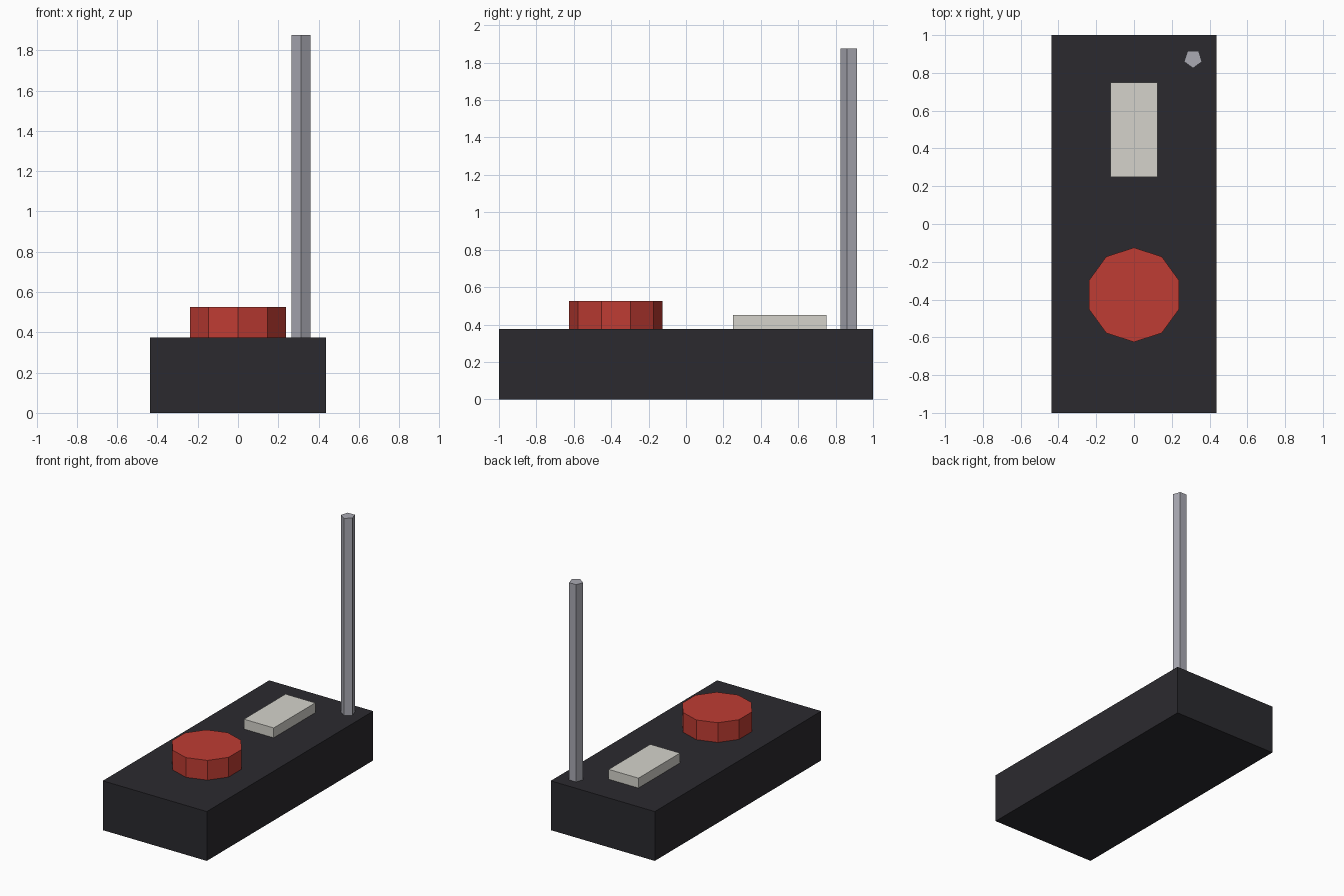
import bpy, bmesh
from math import sin, cos, pi

if "Cube" in bpy.data.objects:
    bpy.data.objects.remove(bpy.data.objects["Cube"])


def prism(name, outline, z0, z1, color):
    """Extrude a counter-clockwise outline from z0 to z1."""
    bm = bmesh.new()
    base = bm.faces.new([bm.verts.new((x, y, z0)) for x, y in outline])
    top = bmesh.ops.extrude_face_region(bm, geom=[base], use_keep_orig=True)["geom"]
    moved = [v for v in top if isinstance(v, bmesh.types.BMVert)]
    bmesh.ops.translate(bm, verts=moved, vec=(0, 0, z1 - z0))
    bmesh.ops.recalc_face_normals(bm, faces=bm.faces)
    mesh = bpy.data.meshes.new(name)
    bm.to_mesh(mesh)
    bm.free()
    mat = bpy.data.materials.new(name + "_color")
    mat.diffuse_color = (*color, 1)
    mat.use_nodes = True
    mat.node_tree.nodes["Principled BSDF"].inputs["Base Color"].default_value = mat.diffuse_color
    mesh.materials.append(mat)
    obj = bpy.data.objects.new(name, mesh)
    bpy.context.collection.objects.link(obj)
    return obj


def rectangle(cx, cy, w, d):
    return [(cx + sx * w / 2, cy + sy * d / 2)
            for sx, sy in ((-1, -1), (1, -1), (1, 1), (-1, 1))]


def polygon(cx, cy, r, sides):
    # first corner points to the front (-y)
    return [(cx + r * sin(2 * pi * i / sides), cy - r * cos(2 * pi * i / sides))
            for i in range(sides)]


TOP = 0.375

# Housing
prism("body", rectangle(0, 0, 0.875, 2), 0, TOP, (0.024, 0.023, 0.028))
# Round push button
prism("button", polygon(0, -0.375, 0.25, 10), TOP, 0.525, (0.52, 0.045, 0.033))
# Flat light panel
prism("panel", rectangle(0, 0.5, 0.25, 0.5), TOP, 0.45, (0.66, 0.65, 0.6))
# Antenna in the back right corner
prism("antenna", polygon(0.3125, 0.875, 0.05, 5), TOP, 1.875, (0.4, 0.4, 0.45))
